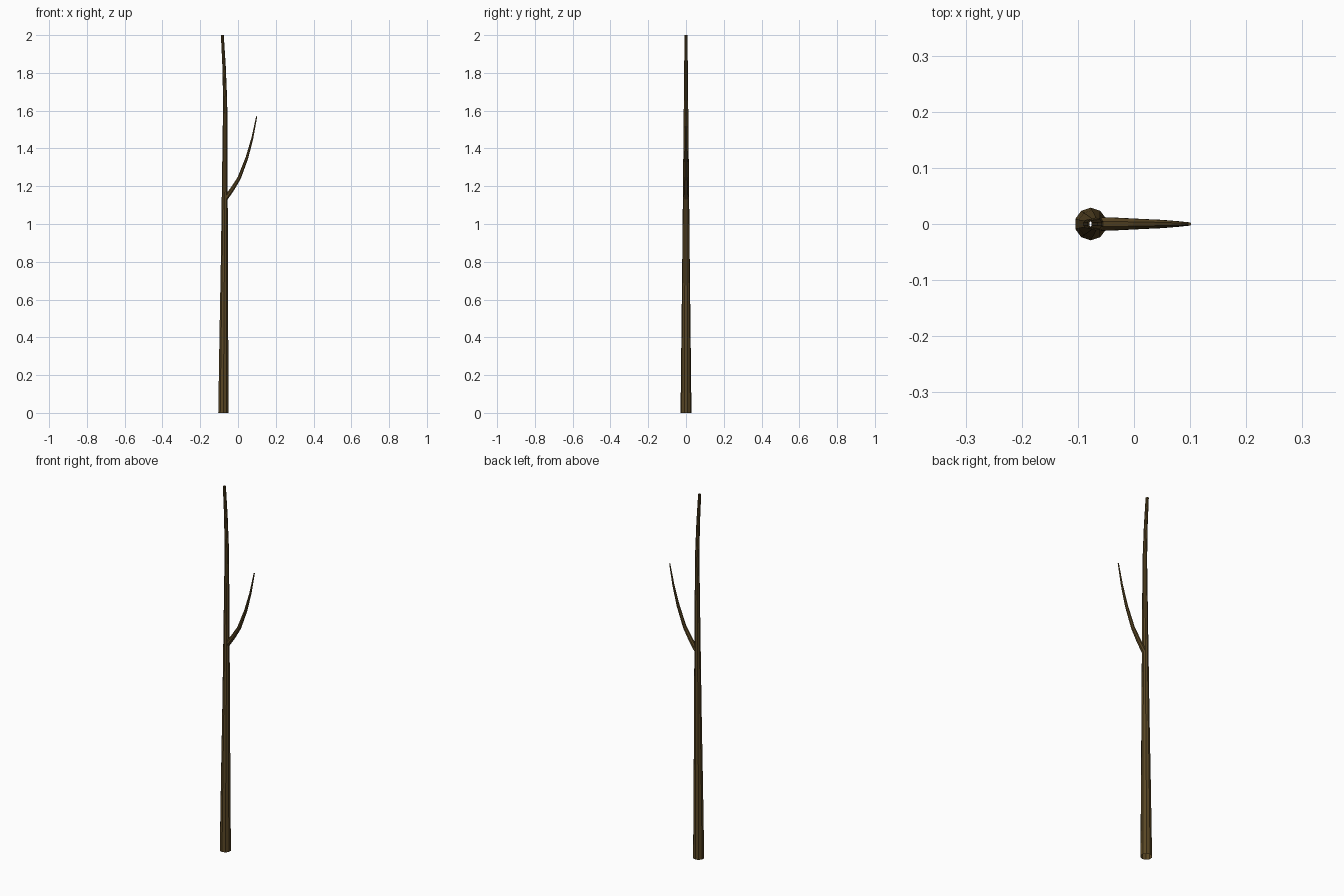
import bpy, bmesh, math
from mathutils import Vector

if "Cube" in bpy.data.objects:
    bpy.data.objects.remove(bpy.data.objects["Cube"])

bark = bpy.data.materials.new("bark")
bark.diffuse_color = (0.10, 0.062, 0.018, 1)
bark.use_nodes = True
bark.node_tree.nodes["Principled BSDF"].inputs["Base Color"].default_value = bark.diffuse_color


def limb(name, stations, sides, flat_ends=False, cap_tip=False):
    """Tapered open tube through (x, z, radius) stations in the y = 0 plane."""
    bm = bmesh.new()
    rings = []
    for i, (x, z, r) in enumerate(stations):
        a = stations[max(i - 1, 0)]
        b = stations[min(i + 1, len(stations) - 1)]
        t = Vector((b[0] - a[0], 0, b[1] - a[1])).normalized()
        if flat_ends and i in (0, len(stations) - 1):
            t = Vector((0, 0, 1))
        u, v = Vector((t.z, 0, -t.x)), Vector((0, 1, 0))
        ring = []
        for k in range(sides):
            ang = 2 * math.pi * (k + 0.5) / sides
            ring.append(bm.verts.new(Vector((x, 0, z)) + r * (math.cos(ang) * u + math.sin(ang) * v)))
        rings.append(ring)
    for lo, hi in zip(rings, rings[1:]):
        for k in range(sides):
            n = (k + 1) % sides
            bm.faces.new((lo[k], lo[n], hi[n], hi[k]))
    if cap_tip:
        bm.faces.new(rings[-1])
    mesh = bpy.data.meshes.new(name)
    bm.to_mesh(mesh)
    bm.free()
    mesh.materials.append(bark)
    ob = bpy.data.objects.new(name, mesh)
    bpy.context.collection.objects.link(ob)
    return ob


# Main stem: hollow, slightly leaning, bending left near the top
limb("trunk", [(-0.077, 0, 0.029), (-0.075, 0.4, 0.0245), (-0.072, 0.8, 0.020),
               (-0.070, 1.2, 0.016), (-0.068, 1.65, 0.0115),
               (-0.074, 1.84, 0.0095), (-0.083, 2.0, 0.008)], 10, flat_ends=True)

# Side shoot curving up to the right
limb("branch", [(-0.066, 1.135, 0.0135), (-0.03, 1.185, 0.012), (0.007, 1.245, 0.010),
                (0.047, 1.35, 0.008), (0.076, 1.455, 0.0055), (0.099, 1.57, 0.003)], 8, cap_tip=True)
